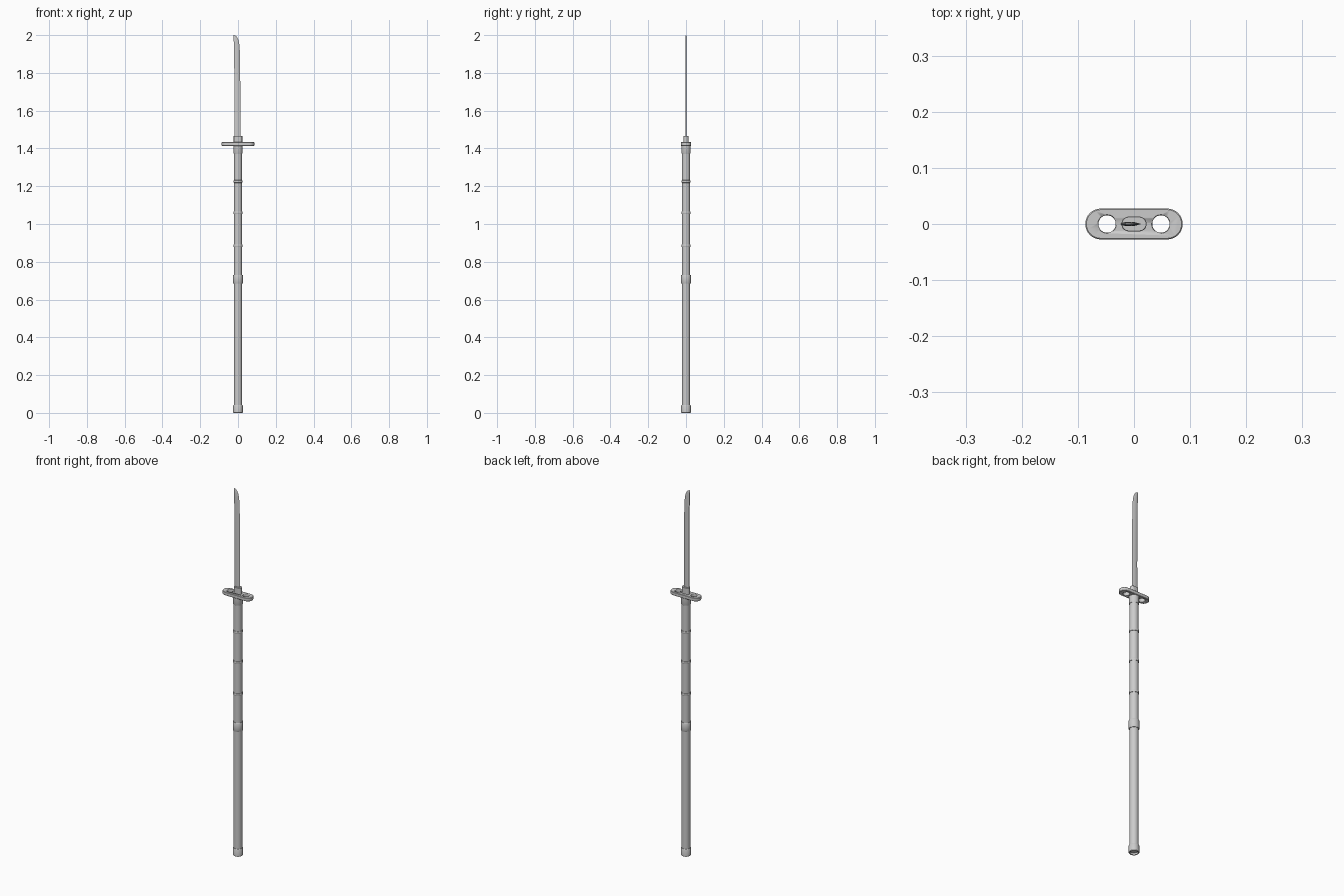
import bpy, bmesh, math

if "Cube" in bpy.data.objects:
    bpy.data.objects.remove(bpy.data.objects["Cube"])


def finish(name, bm, angle=35):
    bmesh.ops.remove_doubles(bm, verts=bm.verts, dist=1e-6)
    bmesh.ops.recalc_face_normals(bm, faces=bm.faces)
    me = bpy.data.meshes.new(name)
    bm.to_mesh(me)
    bm.free()
    ob = bpy.data.objects.new(name, me)
    bpy.context.collection.objects.link(ob)
    bpy.ops.object.select_all(action='DESELECT')
    ob.select_set(True)
    bpy.context.view_layer.objects.active = ob
    bpy.ops.object.shade_smooth_by_angle(angle=math.radians(angle))
    return ob


def loft(bm, rings):
    """Skin a stack of closed cross-sections and cap both ends."""
    loops = [[bm.verts.new(p) for p in r] for r in rings]
    n = len(loops[0])
    for a, b in zip(loops, loops[1:]):
        for i in range(n):
            bm.faces.new((a[i], a[(i + 1) % n], b[(i + 1) % n], b[i]))
    bm.faces.new(loops[0][::-1])
    bm.faces.new(loops[-1])


def lathe(name, profile, n=32):
    """Revolve (radius, z) pairs about the z axis."""
    bm = bmesh.new()
    loft(bm, [[(r * math.cos(2 * math.pi * i / n), r * math.sin(2 * math.pi * i / n), z)
               for i in range(n)] for r, z in profile])
    return finish(name, bm)


def stadium(hx, hy, z, n=16):
    """Round-ended outline, longer along x."""
    pts = []
    for side in (0, 1):
        cx = (hx - hy) * (1 - 2 * side)
        for i in range(n + 1):
            a = -math.pi / 2 + math.pi * (side + i / n)
            pts.append((cx + hy * math.cos(a), hy * math.sin(a), z))
    return pts


def slab(name, hx, hy, z0, z1, bevel):
    bm = bmesh.new()
    b = bevel
    loft(bm, [stadium(hx - b, hy - b, z0), stadium(hx, hy, z0 + b),
              stadium(hx, hy, z1 - b), stadium(hx - b, hy - b, z1)])
    return finish(name, bm)


# Long round shaft
lathe("shaft", [(0.022, 0.01), (0.022, 1.416)])

# Butt cap with a recessed underside
lathe("butt_cap", [(0.018, 0.012), (0.019, 0.0), (0.024, 0.0), (0.0255, 0.002),
                   (0.0255, 0.038), (0.024, 0.041), (0.021, 0.041)])

# Middle collar and thin grip rings
lathe("middle_collar", [(0.021, 0.684), (0.0245, 0.684), (0.026, 0.687),
                        (0.026, 0.728), (0.0245, 0.731), (0.021, 0.731)])
for i, z in enumerate((0.885, 1.06, 1.225)):
    lathe(f"grip_ring_{i + 1}", [(0.021, z - 0.007), (0.0238, z - 0.006), (0.0248, z - 0.003),
                                 (0.0248, z + 0.003), (0.0238, z + 0.006), (0.021, z + 0.007)])

# Collar beneath the guard
lathe("upper_collar", [(0.021, 1.374), (0.0235, 1.374), (0.0248, 1.377), (0.0248, 1.416)])

# Guard with two round holes
guard = slab("guard", 0.0868, 0.0275, 1.414, 1.433, 0.002)
for s in (-1, 1):
    cut = lathe("hole_cutter", [(0.0185, 1.41), (0.0155, 1.4165), (0.0155, 1.4305), (0.0185, 1.437)])
    cut.location.x = s * 0.048
    mod = guard.modifiers.new("hole", 'BOOLEAN')
    mod.object = cut
    mod.solver = 'EXACT'
    cut.hide_render = True
    cut.hide_set(True)

# Blade socket above the guard
slab("blade_socket", 0.0225, 0.0132, 1.43, 1.467, 0.001)

# Blade: spine on the left, cutting edge on the right, curved tip
stations = [(1.44, -0.019, 0.0135), (1.60, -0.0185, 0.013), (1.75, -0.019, 0.012),
            (1.88, -0.0205, 0.0105), (1.93, -0.0215, 0.009), (1.955, -0.022, 0.0065),
            (1.975, -0.023, 0.002), (1.988, -0.0235, -0.004), (1.996, -0.024, -0.011),
            (2.0, -0.0245, -0.019)]
rings = []
for z, x0, x1 in stations:
    w = x1 - x0
    t = 0.0035 * min(1, w / 0.03)
    mid = x0 + 0.6 * w
    rings.append([(x0, -t * 0.6, z), (x0 + 0.2 * w, -t, z), (mid, -t, z), (x1, 0, z),
                  (mid, t, z), (x0 + 0.2 * w, t, z), (x0, t * 0.6, z)])
bm = bmesh.new()
loft(bm, rings)
finish("blade", bm, 20)
